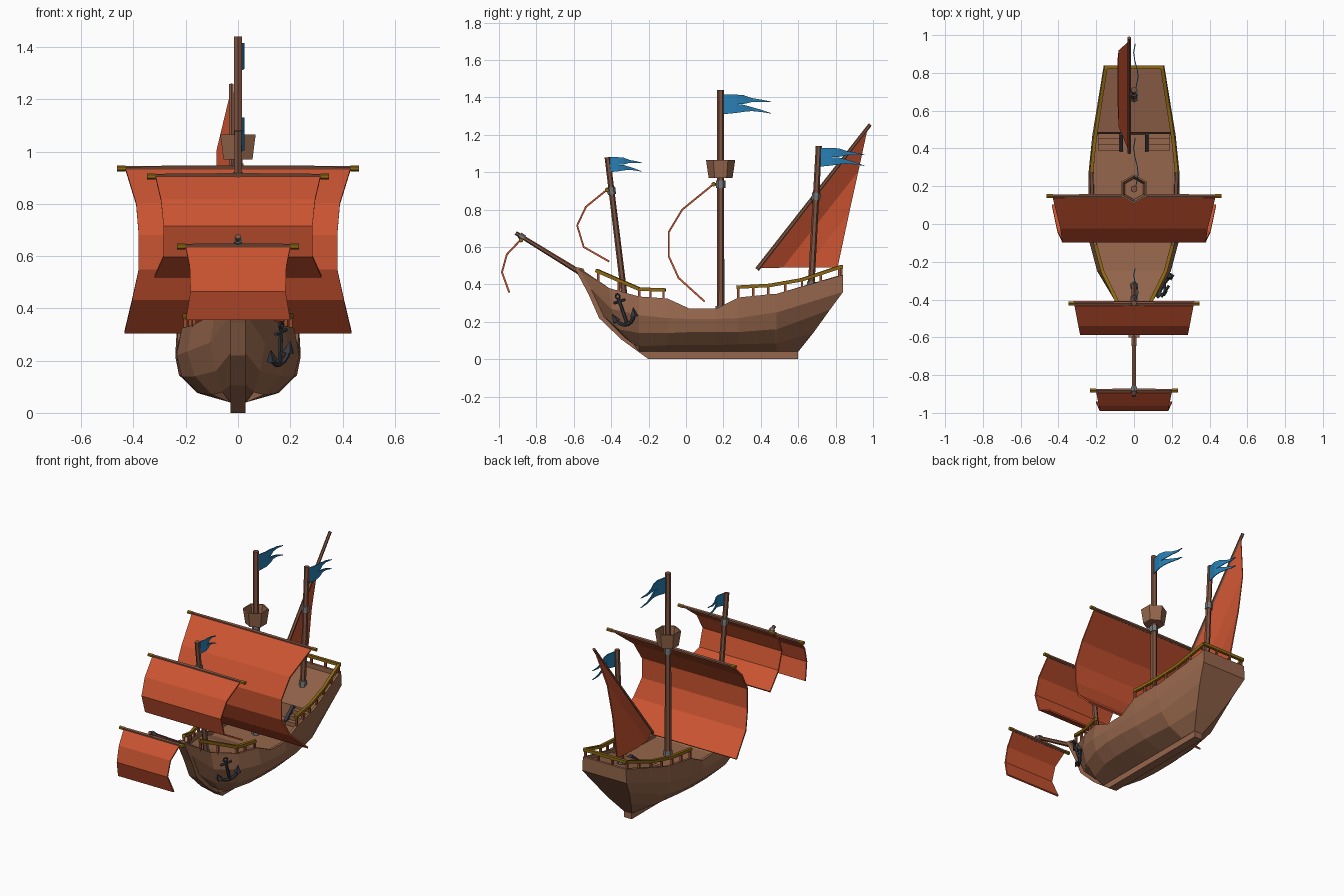
import bpy, bmesh, math
from mathutils import Vector, Matrix

if "Cube" in bpy.data.objects:
    bpy.data.objects.remove(bpy.data.objects["Cube"])


def material(name, *rgb):
    colour = [(c / 255) ** 2.2 for c in rgb] + [1]
    m = bpy.data.materials.new(name)
    m.use_nodes = True
    m.diffuse_color = colour
    m.node_tree.nodes["Principled BSDF"].inputs["Base Color"].default_value = colour
    return m


hull_wood = material("hull brown", 148, 102, 77)
mast_wood = material("mast brown", 126, 84, 66)
sail_cloth = material("sail red", 200, 84, 52)
flag_cloth = material("flag blue", 44, 126, 178)
gold = material("rail gold", 140, 104, 26)
post_red = material("post red brown", 150, 78, 50)
iron = material("anchor iron", 58, 62, 68)
steel = material("band grey", 120, 120, 122)


def finish(name, bm, mat, thickness=0):
    bmesh.ops.remove_doubles(bm, verts=bm.verts, dist=0.0005)
    bmesh.ops.recalc_face_normals(bm, faces=bm.faces)
    mesh = bpy.data.meshes.new(name)
    bm.to_mesh(mesh)
    bm.free()
    mesh.materials.append(mat)
    ob = bpy.data.objects.new(name, mesh)
    bpy.context.collection.objects.link(ob)
    if thickness:
        mod = ob.modifiers.new("thickness", "SOLIDIFY")
        mod.thickness, mod.offset = thickness, 0
    return ob


def beam(bm, a, b, r1, r2=None, sides=6):
    """Tapered prism from a to b."""
    a, b = Vector(a), Vector(b)
    d = b - a
    spin = Matrix.Rotation(math.pi / 4 if sides == 4 else 0, 4, "Z")
    mat = Matrix.Translation((a + b) / 2) @ d.to_track_quat("Z", "Y").to_matrix().to_4x4() @ spin
    bmesh.ops.create_cone(bm, cap_ends=True, segments=sides, radius1=r1,
                          radius2=r1 if r2 is None else r2, depth=d.length, matrix=mat)


def box(bm, lo, hi):
    lo, hi = Vector(lo), Vector(hi)
    bmesh.ops.create_cube(bm, size=1, matrix=Matrix.Translation((lo + hi) / 2)
                          @ Matrix.Diagonal((*(hi - lo), 1)))


def loft(bm, rows, closed=False):
    """Skin quads between rows of points."""
    grid = [[bm.verts.new(p) for p in row] for row in rows]
    for r, s in zip(grid, grid[1:]):
        for i in range(len(r) if closed else len(r) - 1):
            j = (i + 1) % len(r)
            bm.faces.new((r[i], r[j], s[j], s[i]))
    return grid


def lerp(table, y):
    for p, q in zip(table, table[1:]):
        if y <= q[0]:
            t = (y - p[0]) / (q[0] - p[0])
            return [u + t * (v - u) for u, v in zip(p, q)]
    return table[-1]


# Hull: sections listed from keel to top edge as y, half widths, heights, deck height
mid_y = lambda y: [y] * 5
sections = [
    ([-.18, -.32, -.44, -.51, -.58], (.028, .028, .028, .027, .025), (.04, .11, .23, .38, .485), .46),
    ([-.16, -.28, -.36, -.4, -.41], (.03, .06, .085, .105, .09), (.04, .08, .16, .27, .38), .355),
    (mid_y(-.25), (.03, .1, .165, .195, .175), (.04, .07, .14, .235, .335), .31),
    (mid_y(-.1), (.03, .145, .215, .235, .215), (.04, .075, .14, .22, .325), .29),
    (mid_y(.02), (.03, .155, .226, .24, .225), (.04, .076, .145, .215, .27), .25),
    (mid_y(.16), (.03, .155, .226, .24, .23), (.04, .076, .145, .215, .27), .25),
    (mid_y(.28), (.03, .15, .22, .24, .234), (.04, .08, .145, .22, .33), .25),
    (mid_y(.475), (.03, .13, .195, .22, .212), (.04, .085, .16, .25, .35), .25),
    (mid_y(.485), (.03, .13, .194, .218, .21), (.04, .085, .16, .25, .35), .335),
    ([.6, .68, .77, .84, .84], (.03, .08, .13, .16, .155), (.04, .14, .265, .36, .45), .42),
]
rows, sheer = [], []
for n, (ys, xs, zs, deck) in enumerate(sections):
    inset = .015 * ((n == 0) - (n == len(sections) - 1))
    half = list(zip(xs, ys, zs))
    half += [(xs[4] * .93, ys[4] + inset, zs[4]), (xs[4] * .92, ys[4] + inset, deck)]
    rows.append(half + [(-x, y, z) for x, y, z in reversed(half)])
    sheer.append((ys[4], xs[4], zs[4]))
bm = bmesh.new()
grid = loft(bm, rows, closed=True)
for ring in (grid[0], grid[-1]):
    for i in range(6):
        bm.faces.new((ring[i], ring[i + 1], ring[-2 - i], ring[-1 - i]))
finish("hull", bm, hull_wood)

# Keel and stem
outer = [(-.6, .495), (-.52, .345), (-.465, .22), (-.345, .105), (-.2, 0), (.6, 0)]
inner = [(-.55, .485), (-.48, .36), (-.42, .24), (-.3, .14), (-.17, .06), (.6, .05)]
bm = bmesh.new()
grid = loft(bm, [[(-.028, *p), (.028, *p), (.028, *q), (-.028, *q)]
                 for p, q in zip(outer, inner)], closed=True)
bm.faces.new(grid[0])
bm.faces.new(grid[-1])
finish("keel", bm, hull_wood)

# Rails with posts standing on the top edge
rails, posts = bmesh.new(), bmesh.new()
front_rail = [(-.48, .475), (-.25, .375), (-.11, .37)]
rear_rail = [(.27, .385), (.45, .395), (.62, .425), (.83, .495)]
for side in (-1, 1):
    for path, spots in ((front_rail, (-.47, -.36, -.25, -.19, -.12)),
                        (rear_rail, (.28, .36, .44, .53, .62, .72, .82))):
        at = lambda y: side * (lerp(sheer, y)[1] - .008)
        for p, q in zip(path, path[1:]):
            beam(rails, (at(p[0]), *p), (at(q[0]), *q), .013, sides=4)
        for y in spots:
            beam(posts, (at(y), y, lerp(sheer, y)[2] - .01), (at(y), y, lerp(path, y)[1]), .009, sides=4)
beam(rails, (-.155, .83, .495), (.155, .83, .495), .013, sides=4)
for x in (-.05, .05):
    beam(posts, (x, .83, .44), (x, .83, .495), .009, sides=4)
finish("rails", rails, gold)
finish("rail_posts", posts, post_red)

# Stairs up to the rear deck
steps, sides = bmesh.new(), bmesh.new()
for side in (-1, 1):
    for i in range(3):
        box(steps, (side * .13 - .06, .39 + .03 * i, .245), (side * .13 + .06, .48, .275 + .025 * i))
    beam(sides, (side * .068, .39, .27), (side * .068, .475, .34), .014, sides=4)
finish("stairs", steps, hull_wood)
finish("stair_sides", sides, iron)

# Masts, bowsprit and their grey bands
masts = {"front": ((0, -.325, .3), (0, -.42, 1.08), .017, .9),
         "main": ((0, .185, .24), (0, .185, 1.44), .02, .935),
         "rear": ((0, .668, .37), (0, .71, 1.14), .018, .87)}
bands = bmesh.new()
for name, (a, b, r, z) in masts.items():
    bm = bmesh.new()
    beam(bm, a, b, r, r * .9)
    finish(name + "_mast", bm, mast_wood)
    a, b = Vector(a), Vector(b)
    along = lambda h: a.lerp(b, (h - a.z) / (b.z - a.z))
    beam(bands, along(z - .02), along(z + .02), r + .005)
    beam(bands, a, along(a.z + .045), r + .006)
bm = bmesh.new()
beam(bm, (0, -.52, .435), (0, -.91, .675), .015, .011)
finish("bowsprit", bm, mast_wood)
beam(bands, (0, -.865, .647), (0, -.89, .663), .017)
finish("mast_bands", bands, steel)

# Lookout basket: open six-sided cup
bm = bmesh.new()
cup = [(.01, .97), (.064, .97), (.078, 1.065), (.068, 1.065), (.055, .985), (.01, .985)]
loft(bm, [[(r * math.sin(k * math.pi / 3), .185 + r * math.cos(k * math.pi / 3), z)
           for k in range(6)] for r, z in cup], closed=True)
finish("lookout_basket", bm, hull_wood)

# Square sails (half width, y, z down the sail) and their yards
square_sails = {
    "main": [(.43, .14, .93), (.39, -.02, .8), (.38, -.092, .68), (.38, -.092, .55),
             (.405, -.04, .435), (.435, .1, .308)],
    "front": [(.315, -.43, .9), (.295, -.535, .815), (.285, -.582, .715),
              (.285, -.547, .6), (.32, -.41, .522)],
    "bow": [(.2, -.89, .632), (.185, -.958, .56), (.182, -.984, .465), (.2, -.945, .357)]}
tips = bmesh.new()
for name, profile in square_sails.items():
    bm = bmesh.new()
    loft(bm, [[(-w, y, z), (w, y, z)] for w, y, z in profile])
    finish(name + "_sail", bm, sail_cloth, .01)
    w, y, z = profile[0]
    y, z = y + .008, z + .005
    bm = bmesh.new()
    for s in (-1, 1):
        beam(bm, (0, y, z), (s * w, y, z), .013, .01)
        beam(tips, (s * w, y, z), (s * (w + .033), y, z), .012)
    finish(name + "_yard", bm, mast_wood)
finish("yard_tips", tips, gold)

# Slanted rear yard with its bulging three-cornered sail
bm = bmesh.new()
beam(bm, (-.025, .38, .48), (-.025, .985, 1.255), .012, .01)
finish("rear_yard", bm, mast_wood)
low, high, corner = Vector((0, .39, .49)), Vector((0, .968, 1.228)), Vector((0, .81, .49))
bm = bmesh.new()
loft(bm, [[low.lerp(corner, t) + Vector((x, 0, 0)), high.lerp(corner, t) + Vector((x, 0, 0))]
          for t, x in ((0, -.025), (.3, -.078), (.6, -.083), (.99, -.07))])
finish("rear_sail", bm, sail_cloth, .008)

# Swallow-tailed flags: upper and lower strips (length, edge, edge)
upper = [(0, 1, .5), (.25, 1, .5), (.42, .97, .52), (.6, .82, .62), (.8, .74, .62), (1, .64, .62)]
lower = [(0, .5, 0), (.25, .5, .06), (.42, .48, .12), (.6, .36, .16), (.8, .22, .11), (1, .05, .03)]
for name, y, z, length, height in (("front", -.405, 1.0, .17, .08), ("main", .2, 1.31, .255, .105),
                                   ("rear", .72, 1.03, .235, .1)):
    bm = bmesh.new()
    for strip in (upper, lower):
        loft(bm, [[(.01 + .012 * math.sin(6 * u), y + u * length, z + v * height) for v in edges]
                  for u, *edges in strip])
    finish(name + "_flag", bm, flag_cloth, .005)

# Anchor hung on the left bow, built flat then laid on the planking
bm = bmesh.new()
beam(bm, (0, 0, -.08), (0, 0, .065), .009)
beam(bm, (-.036, 0, .05), (.036, 0, .05), .008)
ring = [(.014 * math.cos(k * math.pi / 3), 0, .078 + .014 * math.sin(k * math.pi / 3)) for k in range(7)]
arms = [(.066 * math.sin(a), 0, -.014 - .066 * math.cos(a)) for a in (-1.3, -.8, -.4, 0, .4, .8, 1.3)]
for path, r in ((ring, .005), (arms, .01)):
    for p, q in zip(path, path[1:]):
        beam(bm, p, q, r)
for s in (-1, 1):
    beam(bm, (s * .058, 0, -.05), (s * .07, 0, -.002), .022, 0, 4)
anchor = finish("anchor", bm, iron)
anchor.matrix_world = (Matrix.Translation((.163, -.34, .262)) @ Matrix.Rotation(math.radians(56), 4, "Z")
                       @ Matrix.Rotation(math.radians(-15), 4, "Y") @ Matrix.Rotation(math.radians(12), 4, "X"))
